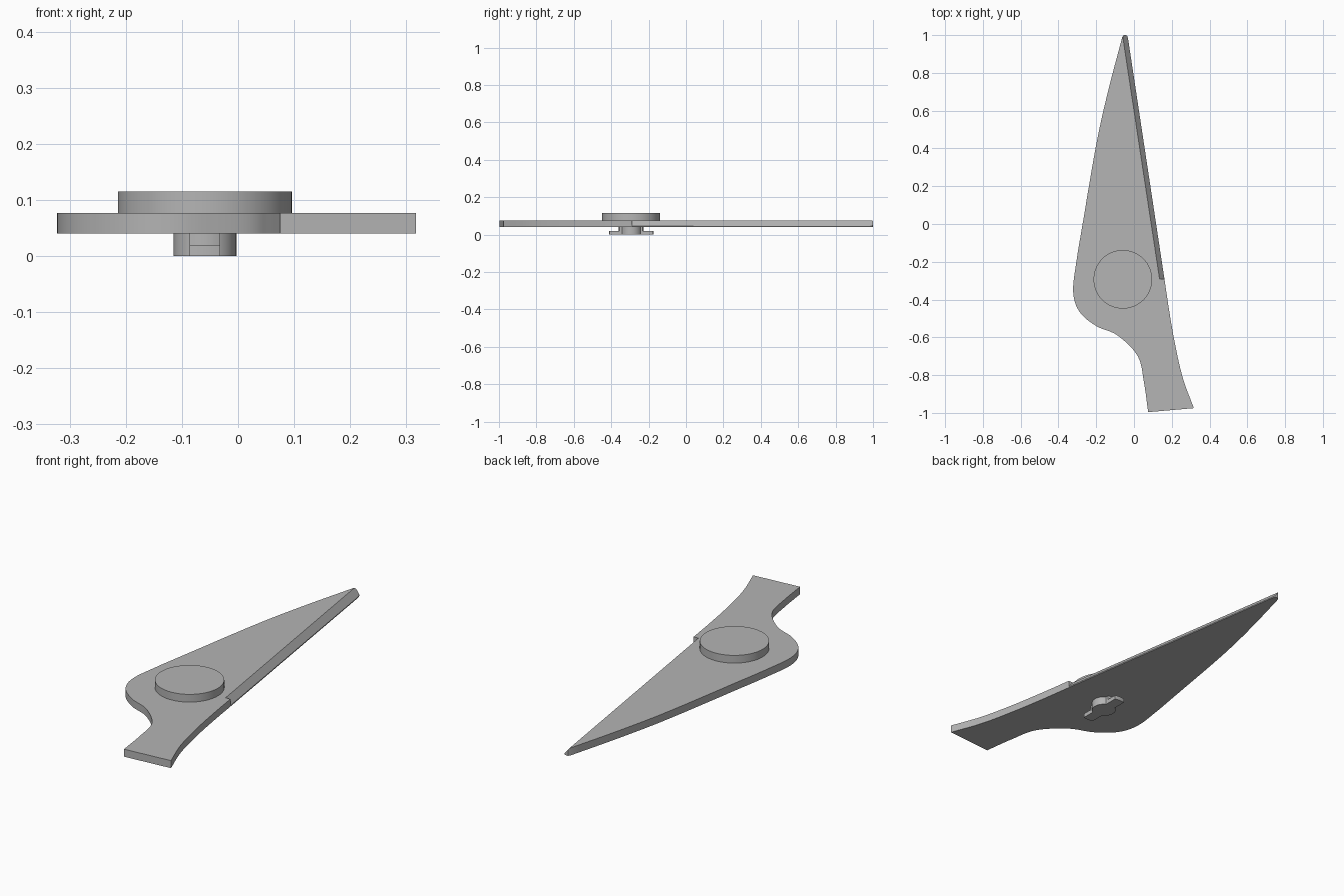
import bpy, bmesh, math
from mathutils import Vector

if "Cube" in bpy.data.objects:
    bpy.data.objects.remove(bpy.data.objects["Cube"], do_unlink=True)

grey = bpy.data.materials.new("plain grey")
grey.use_nodes = True
colour = (0.46, 0.46, 0.46, 1)
grey.diffuse_color = colour
grey.node_tree.nodes["Principled BSDF"].inputs["Base Color"].default_value = colour


def prism(name, points, shift):
    """Solid made by sweeping a flat outline along a vector."""
    bm = bmesh.new()
    face = bm.faces.new([bm.verts.new(p) for p in points])
    swept = bmesh.ops.extrude_face_region(bm, geom=[face], use_keep_orig=True)
    verts = [g for g in swept["geom"] if isinstance(g, bmesh.types.BMVert)]
    bmesh.ops.translate(bm, verts=verts, vec=shift)
    bmesh.ops.recalc_face_normals(bm, faces=bm.faces)
    mesh = bpy.data.meshes.new(name)
    bm.to_mesh(mesh)
    bm.free()
    mesh.materials.append(grey)
    obj = bpy.data.objects.new(name, mesh)
    bpy.context.collection.objects.link(obj)
    return obj


def activate(obj):
    bpy.ops.object.select_all(action="DESELECT")
    obj.select_set(True)
    bpy.context.view_layer.objects.active = obj


def smooth(obj):
    activate(obj)
    bpy.ops.object.shade_smooth_by_angle(angle=math.radians(30))


def spline(pts, steps=6):
    """Smooth curve passing through all the points."""
    pts = [Vector(p) for p in pts]
    ext = [2 * pts[0] - pts[1]] + pts + [2 * pts[-1] - pts[-2]]
    out = []
    for a, b, c, d in zip(ext, ext[1:], ext[2:], ext[3:]):
        for i in range(steps):
            t = i / steps
            out.append(0.5 * (2 * b + (c - a) * t + (2 * a - 5 * b + 4 * c - d) * t**2
                              + (3 * b - a - 3 * c + d) * t**3))
    return out + [pts[-1]]


def arc(radius, start, end, count):
    angles = [start + (end - start) * i / count for i in range(count + 1)]
    return [(radius * math.cos(a), radius * math.sin(a)) for a in angles]


# Blade plate outline: bulging back edge, then tail, then rounded tip
BOTTOM, TOP = 0.04, 0.077
back_edge = spline([(-0.062, 0.99), (-0.138, 0.7), (-0.2, 0.42), (-0.272, 0.0),
                    (-0.305, -0.2), (-0.322, -0.36), (-0.288, -0.465), (-0.2, -0.54),
                    (-0.087, -0.59), (0.02, -0.7), (0.053, -0.84), (0.075, -0.996)])
tail_edge = spline([(0.317, -0.975), (0.26, -0.82), (0.22, -0.65), (0.188, -0.47),
                    (0.161, -0.29)])
tip = [(-0.032, 0.985), (-0.037, 0.998), (-0.047, 1.0), (-0.056, 0.999)]
outline = [(p[0], p[1], BOTTOM) for p in back_edge + tail_edge + tip]
blade = prism("blade_plate", outline, (0, 0, TOP - BOTTOM))

# Sloped cutting edge, ending in a small step
wedge = [(0.119, 0.097), (0.185, 0.0156), (0.185, 0.097)]
cutter = prism("edge_cutter", [(x, -0.29, z) for x, z in wedge], (-0.2156, 1.419, 0))
cutter.hide_render = True
cut = blade.modifiers.new("sloped edge", "BOOLEAN")
cut.operation = "DIFFERENCE"
cut.solver = "EXACT"
cut.object = cutter
activate(blade)
bpy.ops.object.modifier_apply(modifier=cut.name)
bpy.data.objects.remove(cutter, do_unlink=True)
smooth(blade)

# Round cap on top
CX, CY = -0.059, -0.293


def round_part(name, radius, low, high, sides):
    ring = arc(radius, 0, 2 * math.pi, sides)[:-1]
    obj = prism(name, [(CX + x, CY + y, low) for x, y in ring], (0, 0, high - low))
    smooth(obj)


round_part("pivot_cap", 0.155, TOP, 0.115, 64)
round_part("pivot_boss", 0.056, 0, BOTTOM, 40)


# Locking key below: a tall block and two low lugs with curved ends
def key(name, radius, height):
    half = math.asin(0.027 / radius)
    end = arc(radius, math.pi / 2 - half, math.pi / 2 + half, 8)
    ring = end + [(-x, -y) for x, y in end]
    smooth(prism(name, [(CX + x, CY + y, 0) for x, y in ring], (0, 0, height)))


key("key_block", 0.067, BOTTOM)
key("key_lugs", 0.119, 0.02)
